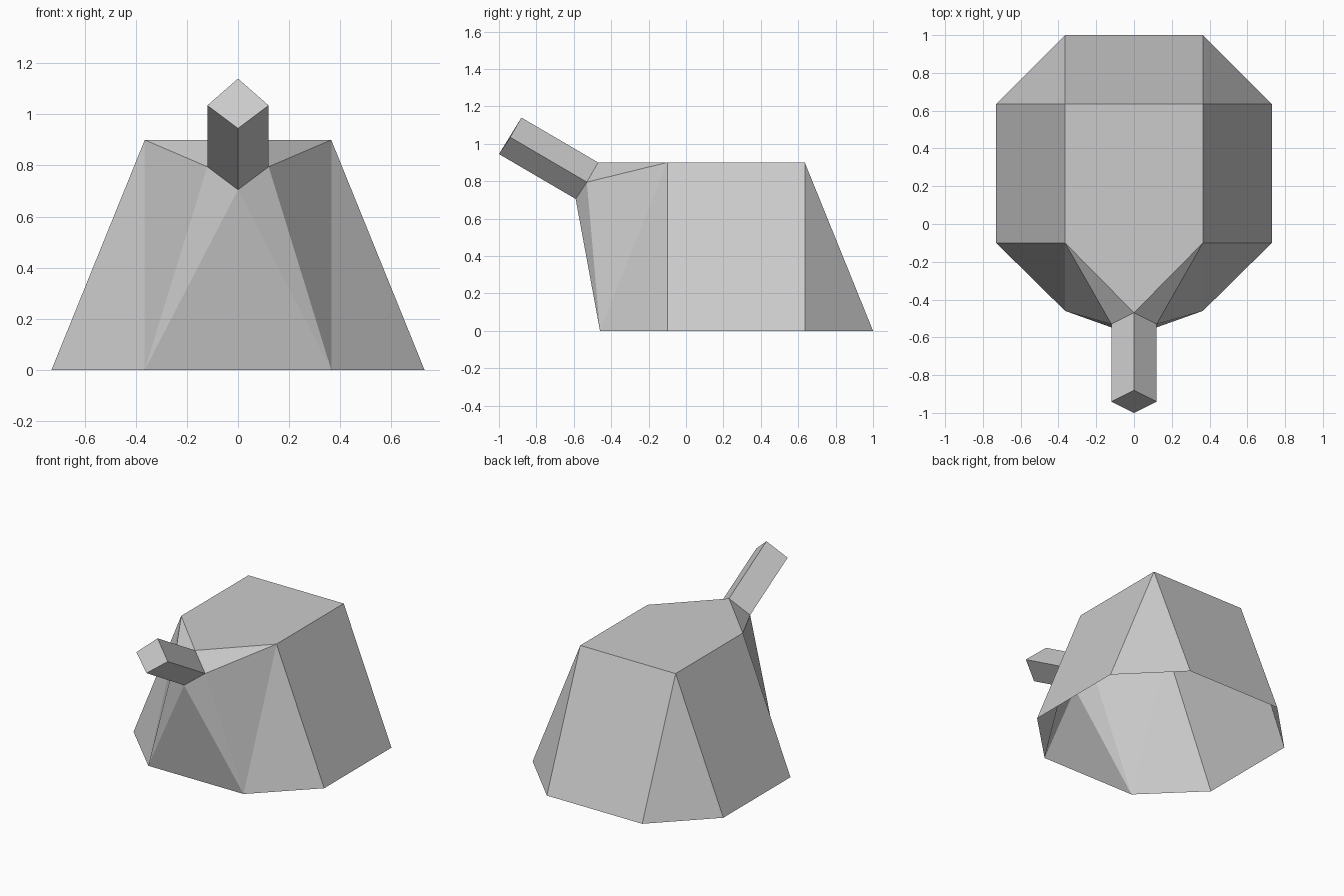
import bpy, bmesh
from mathutils import Vector

if "Cube" in bpy.data.objects:
    bpy.data.objects.remove(bpy.data.objects["Cube"])

# diamond-shaped spout section where it meets the body: top, right side, bottom
TOP, SIDE, LOW = (0, -0.47, 0.9), (0.12, -0.53, 0.795), (0, -0.59, 0.705)
SPOUT_DIR = Vector((0, -0.41, 0.24))


def flip(p):
    return (-p[0], p[1], p[2])


def make_object(name, faces):
    bm = bmesh.new()
    for f in faces:
        bm.faces.new([bm.verts.new(p) for p in f])
    bmesh.ops.remove_doubles(bm, verts=bm.verts, dist=0.001)
    bmesh.ops.recalc_face_normals(bm, faces=bm.faces)
    # keep the top face pointing up, since the shell is open
    top = max(bm.faces, key=lambda f: f.calc_center_median().z)
    if top.normal.z < 0:
        bmesh.ops.reverse_faces(bm, faces=bm.faces)
    mesh = bpy.data.meshes.new(name)
    bm.to_mesh(mesh)
    bm.free()
    obj = bpy.data.objects.new(name, mesh)
    bpy.context.collection.objects.link(obj)


# right half of the rim at the foot, and of the flat top
back, side_b, side_f, front = (0.365, 1, 0), (0.73, 0.635, 0), (0.73, -0.1, 0), (0.365, -0.46, 0)
top_b, top_f = (0.365, 0.635, 0.9), (0.365, -0.1, 0.9)

# body shell, open underneath
half = [
    (back, top_b, side_b),
    (side_b, top_b, top_f, side_f),
    (side_f, top_f, front),
    (top_f, TOP, SIDE),
    (top_f, SIDE, front),
    (SIDE, LOW, front),
]
body = half + [[flip(p) for p in f] for f in half]
body += [
    (top_b, flip(top_b), flip(top_f), TOP, top_f),
    (back, flip(back), flip(top_b), top_b),
    (front, LOW, flip(front)),
]
make_object("body", body)

# square spout pushed out of the body front, closed at the tip
ring = [TOP, SIDE, LOW, flip(SIDE)]
tip = [tuple(Vector(p) + SPOUT_DIR) for p in ring]
spout = [(ring[i], ring[(i + 1) % 4], tip[(i + 1) % 4], tip[i]) for i in range(4)]
make_object("spout", spout + [tip])
